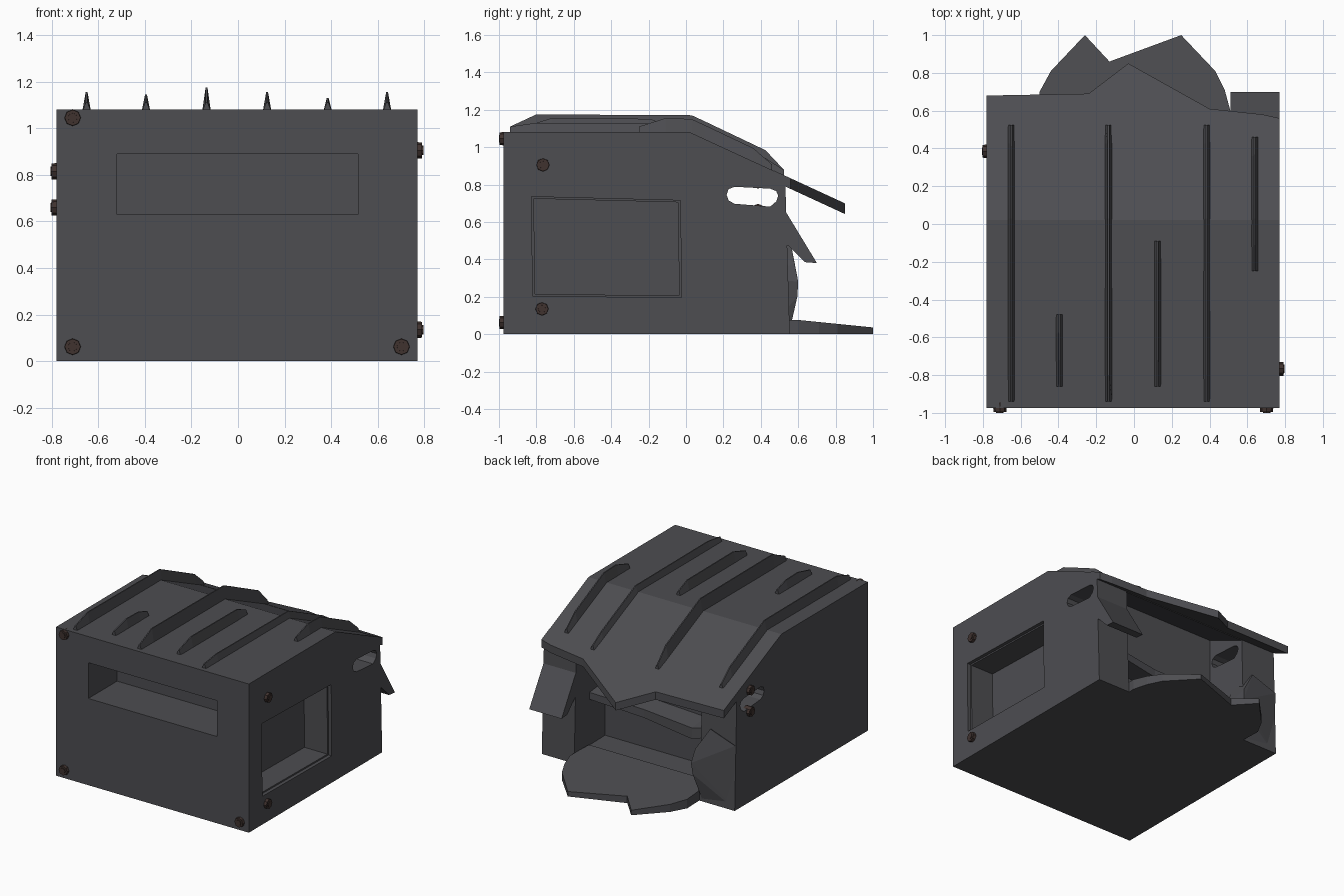
import bpy, bmesh
from mathutils import Vector

if "Cube" in bpy.data.objects:
    bpy.data.objects.remove(bpy.data.objects["Cube"])


def material(name, color):
    m = bpy.data.materials.new(name)
    m.diffuse_color = color
    m.use_nodes = True
    m.node_tree.nodes["Principled BSDF"].inputs["Base Color"].default_value = m.diffuse_color
    return m


STEEL = material("dark_steel", (0.075, 0.075, 0.083, 1))
RUST = material("rusty_bolt", (0.05, 0.032, 0.028, 1))


def finish(name, bm, mat=STEEL):
    bmesh.ops.recalc_face_normals(bm, faces=bm.faces)
    me = bpy.data.meshes.new(name)
    bm.to_mesh(me)
    bm.free()
    ob = bpy.data.objects.new(name, me)
    bpy.context.collection.objects.link(ob)
    me.materials.append(mat)
    return ob


def loft(name, rings):
    """Closed solid through rings of equal vertex count."""
    bm = bmesh.new()
    vs = [[bm.verts.new(p) for p in r] for r in rings]
    n = len(vs[0])
    for a, b in zip(vs, vs[1:]):
        for i in range(n):
            j = (i + 1) % n
            bm.faces.new((a[i], a[j], b[j], b[i]))
    bm.faces.new(vs[0])
    bm.faces.new(vs[-1][::-1])
    return finish(name, bm)


def side_prism(name, profile, x0, x1):
    """Extrude a (y, z) profile along x."""
    return loft(name, [[(x, y, z) for y, z in profile] for x in (x0, x1)])


def box(name, lo, hi):
    return side_prism(name, [(lo[1], lo[2]), (hi[1], lo[2]), (hi[1], hi[2]), (lo[1], hi[2])], lo[0], hi[0])


def hull(name, pts):
    bm = bmesh.new()
    for p in pts:
        bm.verts.new(p)
    bmesh.ops.convex_hull(bm, input=bm.verts)
    return finish(name, bm)


def cut(target, cutter):
    cutter.hide_render = True
    m = target.modifiers.new(cutter.name, 'BOOLEAN')
    m.operation = 'DIFFERENCE'
    m.solver = 'EXACT'
    m.object = cutter
    bpy.context.view_layer.objects.active = target
    bpy.ops.object.modifier_apply(modifier=m.name)
    bpy.data.objects.remove(cutter)


def roof_z(y):
    return 1.08 if y < 0.02 else 1.08 - 0.461 * (y - 0.02)


# main housing with sloping rear roof
housing = side_prism("housing", [(-0.975, 0), (0.555, 0), (0.53, roof_z(0.53)),
                                 (0.02, 1.08), (-0.975, 1.08)], -0.78, 0.77)

# torn rear cavity
cut(housing, side_prism("cavity_cutter", [(0.2, 0.07), (0.8, 0.06), (0.8, 0.66),
                                          (0.53, 0.785), (0.2, 0.93)], -0.5, 0.51))
# front window, stepped side window
cut(housing, box("front_window_cutter", (-0.52, -1.1, 0.63), (0.515, -0.645, 0.89)))
side_window = [(-0.82, 0.205), (-0.025, 0.195), (-0.03, 0.715), (-0.825, 0.735)]
cut(housing, side_prism("window_rim_cutter", side_window, 0.745, 0.9))
inner = [(-0.425 + (y + 0.425) * 0.97, 0.465 + (z - 0.465) * 0.96) for y, z in side_window]
cut(housing, side_prism("side_window_cutter", inner, 0.56, 0.9))


# rounded slots through both side walls
def slot(r):
    return [(0.26, 0.74 - r), (0.45, 0.725 - r), (0.45 + r * 0.75, 0.735 - r * 0.6), (0.45 + r, 0.74),
            (0.45 + r * 0.75, 0.735 + r * 0.7), (0.45, 0.735 + r), (0.26, 0.745 + r),
            (0.26 - r * 0.75, 0.745 + r * 0.7), (0.26 - r, 0.745), (0.26 - r * 0.75, 0.745 - r * 0.7)]


cut(housing, side_prism("slot_cutter", slot(0.043), -1, 1))

# ragged roof overhang
edge = [(-0.78, 0.47), (0.77, 0.47), (0.77, 0.56), (0.68, 0.58), (0.4, 0.61),
        (-0.03, 0.85), (-0.24, 0.69), (-0.78, 0.68)]
loft("roof_overhang", [[(x, y, roof_z(y) + dz) for x, y in edge] for dz in (0.002, -0.055)])

# torn floor flap, thinning outward
flap = [(-0.49, 0.4), (-0.5, 0.7), (-0.44, 0.81), (-0.26, 1.0), (-0.13, 0.86), (0.25, 1.0),
        (0.43, 0.81), (0.48, 0.71), (0.51, 0.6), (0.5, 0.4)]
loft("floor_flap", [[(x, y, z) for (x, y), z in zip(flap, zs)] for zs in
                    ([0] * len(flap), [0.08 - max(0, y - 0.56) * 0.1 for _, y in flap])])

# bent remnant of the rear panel, right side
side_prism("bent_rear_panel", [(0.5, 0.84), (0.53, 0.66), (0.7, 0.38), (0.635, 0.385),
                               (0.55, 0.47), (0.5, 0.5)], 0.51, 0.77)
# bulging remnant of the rear panel, left side
hull("bulged_rear_panel", [(-0.78, 0.54, 0), (-0.78, 0.55, 0.47), (-0.58, 0.55, 0.54),
                           (-0.48, 0.58, 0.38), (-0.46, 0.6, 0.28), (-0.47, 0.595, 0.2),
                           (-0.52, 0.565, 0.07), (-0.52, 0.55, 0), (-0.46, 0.42, 0.3),
                           (-0.5, 0.42, 0), (-0.52, 0.42, 0.5)])
# warped shelf inside the cavity
loft("inner_shelf", [[(0.52, 0.19, 0.47), (0.52, 0.38, 0.45), (0.52, 0.38, 0.4), (0.52, 0.19, 0.4)],
                     [(0.1, 0.19, 0.44), (0.1, 0.34, 0.42), (0.1, 0.34, 0.36), (0.1, 0.19, 0.36)],
                     [(-0.3, 0.19, 0.42), (-0.3, 0.36, 0.4), (-0.3, 0.36, 0.32), (-0.3, 0.19, 0.32)],
                     [(-0.51, 0.19, 0.42), (-0.51, 0.26, 0.42), (-0.51, 0.26, 0.36), (-0.51, 0.19, 0.36)]])

# sharp roof fins: x, start y, end y, height
fins = [(-0.65, -0.94, 0.525, 0.075), (-0.395, -0.86, -0.48, 0.065), (-0.135, -0.94, 0.525, 0.095),
        (0.125, -0.86, -0.09, 0.075), (0.385, -0.94, 0.525, 0.05), (0.64, -0.25, 0.46, 0.075)]
for i, (x, y0, y1, h) in enumerate(fins):
    stations = [(y0, 0.03), (y0 + 0.14, h), (y1 - 0.1, h * 0.95), (y1, 0.03)]
    if y1 > 0.1:
        stations[2:2] = [(0.03, h), (0.1, h)]
    loft(f"roof_fin_{i + 1}", [[(x - 0.019, y, roof_z(y) - 0.01), (x + 0.019, y, roof_z(y) - 0.01),
                                (x + 0.004, y, roof_z(y) + t), (x - 0.004, y, roof_z(y) + t)]
                               for y, t in stations])

# octagonal bolts with a raised cap
bolts = [((-0.71, -0.975, 1.045), (0, -1, 0)), ((-0.71, -0.975, 0.062), (0, -1, 0)),
         ((0.702, -0.975, 0.062), (0, -1, 0)), ((0.77, -0.765, 0.905), (1, 0, 0)),
         ((0.77, -0.77, 0.135), (1, 0, 0)), ((-0.78, 0.385, 0.815), (-1, 0, 0)),
         ((-0.78, 0.385, 0.66), (-1, 0, 0))]
for i, (pos, n) in enumerate(bolts):
    n = Vector(n)
    bm = bmesh.new()
    for r1, r2, d in ((0.037, 0.034, 0.05), (0.024, 0.02, 0.06)):
        bmesh.ops.create_cone(bm, cap_ends=True, segments=8, radius1=r1, radius2=r2, depth=d)
    ob = finish(f"bolt_{i + 1}", bm, RUST)
    ob.rotation_euler = n.to_track_quat('Z', 'Y').to_euler()
    ob.location = Vector(pos) - n * 0.004
